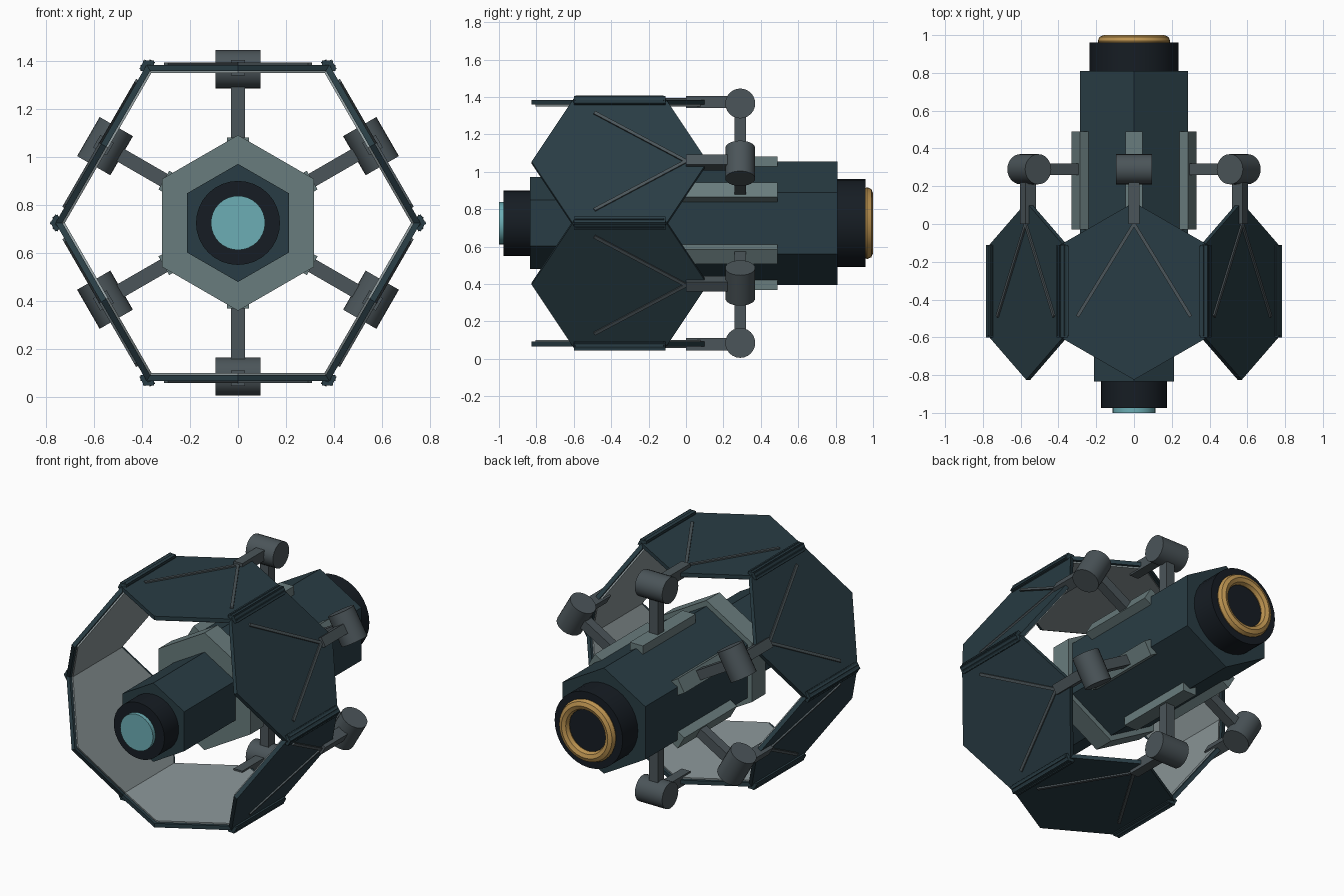
import bpy, bmesh, math
from mathutils import Matrix, Vector

if "Cube" in bpy.data.objects:
    bpy.data.objects.remove(bpy.data.objects["Cube"])

CZ = 0.725  # height of the long axis


def material(name, rgb):
    m = bpy.data.materials.new(name)
    m.diffuse_color = (*rgb, 1)
    m.use_nodes = True
    m.node_tree.nodes["Principled BSDF"].inputs["Base Color"].default_value = m.diffuse_color
    return m


HULL = material("hull", (0.022, 0.046, 0.058))
DARK = material("dark", (0.008, 0.012, 0.017))
PALE = material("pale", (0.14, 0.20, 0.205))
STEEL = material("steel", (0.07, 0.09, 0.10))
LINER = material("liner", (0.27, 0.32, 0.33))
GLASS = material("glass", (0.15, 0.42, 0.46))
GOLD = material("gold", (0.50, 0.29, 0.08))


def prism(name, ring, push, mat, spin=0.0, smooth=False):
    """Extrude a closed ring of points; spin turns it around the long axis."""
    bm = bmesh.new()
    face = bm.faces.new([bm.verts.new(p) for p in ring])
    new = bmesh.ops.extrude_face_region(bm, geom=[face], use_keep_orig=True)
    bmesh.ops.translate(bm, vec=push, verts=[v for v in new["geom"] if isinstance(v, bmesh.types.BMVert)])
    bmesh.ops.recalc_face_normals(bm, faces=bm.faces[:])
    me = bpy.data.meshes.new(name)
    bm.to_mesh(me)
    bm.free()
    me.materials.append(mat)
    ob = bpy.data.objects.new(name, me)
    bpy.context.collection.objects.link(ob)
    ob.matrix_world = Matrix.Translation((0, 0, CZ)) @ Matrix.Rotation(spin, 4, "Y")
    if smooth:
        bpy.context.view_layer.objects.active = ob
        ob.select_set(True)
        bpy.ops.object.shade_smooth_by_angle(angle=math.radians(35))
        ob.select_set(False)
    return ob


def axial(name, n, r, y0, y1, mat):
    """Hexagonal or round section along y, first corner pointing up."""
    ring = [(r * math.sin(a), y0, r * math.cos(a)) for a in (math.tau * i / n for i in range(n))]
    return prism(name, ring, (0, y1 - y0, 0), mat, smooth=n > 8)


def box(name, x, y, z, mat, spin):
    ring = [(x[0], y[0], z[0]), (x[1], y[0], z[0]), (x[1], y[1], z[0]), (x[0], y[1], z[0])]
    return prism(name, ring, (0, 0, z[1] - z[0]), mat, spin)


def hexplate(name, r, yc, z0, z1, mat, spin):
    ring = [(r * math.sin(i * math.pi / 3), yc + r * math.cos(i * math.pi / 3), z0) for i in range(6)]
    return prism(name, ring, (0, 0, z1 - z0), mat, spin)


# central body, front to back
axial("front_lens", 32, 0.113, -1.0, -0.97, GLASS)
axial("front_barrel", 32, 0.175, -0.975, -0.83, DARK)
axial("front_hull", 6, 0.246, -0.835, -0.25, HULL)
axial("collar", 6, 0.366, -0.33, -0.20, PALE)
axial("rear_hull", 6, 0.33, -0.21, 0.81, HULL)
axial("engine_barrel", 32, 0.235, 0.80, 0.96, DARK)
bpy.ops.mesh.primitive_torus_add(major_radius=0.16, minor_radius=0.032, major_segments=36,
                                 minor_segments=8, location=(0, 0.968, CZ), rotation=(math.pi / 2, 0, 0))
ring = bpy.context.object
ring.name = "engine_ring"
ring.data.materials.append(GOLD)
bpy.ops.object.shade_smooth_by_angle(angle=math.radians(50))

# six armoured panels with their arms
for k in range(6):
    s = k * math.pi / 3
    hexplate(f"panel_{k}", 0.47, -0.355, 0.634, 0.659, HULL, s)
    hexplate(f"panel_liner_{k}", 0.45, -0.355, 0.625, 0.635, LINER, s)
    box(f"body_rail_{k}", (-0.045, 0.045), (-0.03, 0.49), (0.28, 0.357), PALE, s)
    box(f"arm_{k}", (-0.03, 0.03), (0.26, 0.32), (0.30, 0.62), STEEL, s)
    box(f"panel_link_{k}", (-0.03, 0.03), (0.0, 0.26), (0.615, 0.68), STEEL, s)
    # hinge drum lying across the arm
    drum = [(-0.094, 0.29 + 0.08 * math.cos(a), 0.64 + 0.08 * math.sin(a))
            for a in (math.tau * i / 24 for i in range(24))]
    prism(f"hinge_{k}", drum, (0.188, 0, 0), STEEL, s, smooth=True)
    for side, tag in ((-1, "left"), (1, "right")):
        # raised edge bar
        box(f"edge_bar_{tag}_{k}", sorted((side * 0.35, side * 0.395)), (-0.60, -0.11),
            (0.645, 0.677), HULL, s)
        # diagonal rib across the outer face
        a, b = Vector((0, 0, 0.65)), Vector((side * 0.30, -0.49, 0.65))
        w = (b - a).cross(Vector((0, 0, 1))).normalized() * 0.009
        prism(f"rib_{tag}_{k}", [a - w, a + w, b + w, b - w], (0, 0, 0.018), STEEL, s)
